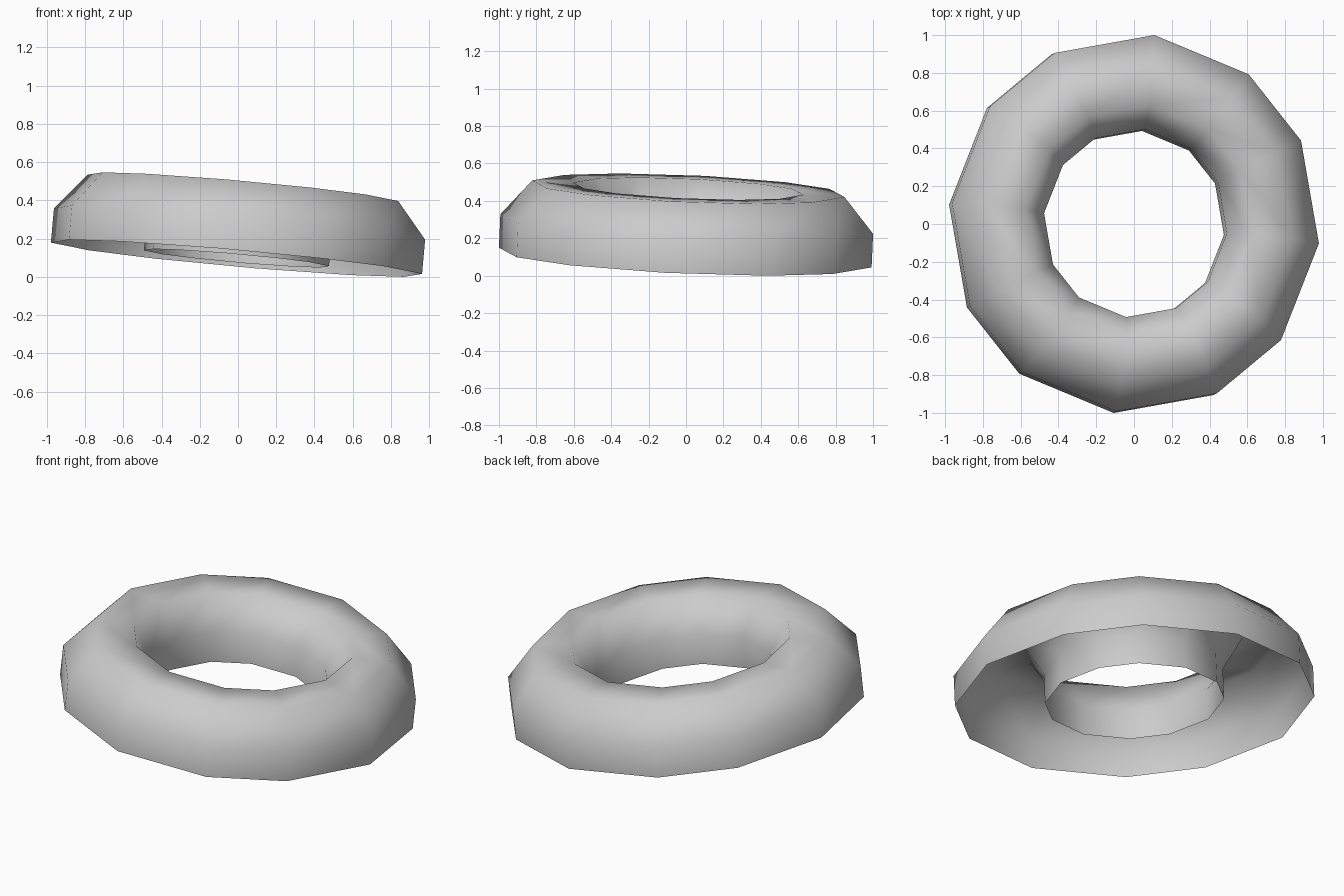
import bpy, math
from mathutils import Vector, Matrix

cube = bpy.data.objects.get("Cube")
if cube:
    bpy.data.objects.remove(cube, do_unlink=True)

mat = bpy.data.materials.new("plain_grey")
mat.use_nodes = True
grey = (0.6, 0.6, 0.6, 1)
mat.diffuse_color = grey
mat.node_tree.nodes["Principled BSDF"].inputs["Base Color"].default_value = grey

# Half-tube section (radius, height), open at the bottom
section = [(1.003, 0), (1.003, 0.18), (0.84, 0.37), (0.62, 0.37), (0.5, 0.18), (0.5, 0)]
# Twelve slightly uneven steps round the ring, repeating every quarter turn
angles = [math.radians(-6 + 90 * q + a) for q in range(4) for a in (0, 32, 58)]

verts = [(0.977 * r * math.cos(a), r * math.sin(a), z) for a in angles for r, z in section]
n, m = len(angles), len(section)
faces = []
for i in range(n):
    here, there = i * m, (i + 1) % n * m
    for j in range(m - 1):
        faces.append((here + j, there + j, there + j + 1, here + j + 1))

# Open ring shell
mesh = bpy.data.meshes.new("ring_shell")
mesh.from_pydata(verts, [], faces)
mesh.materials.append(mat)

# Lean the ring and rest its lowest rim point on the ground
lean = Vector((0, 0, 1)).rotation_difference(Vector((0.089, 0.044, 1)))
mesh.transform(lean.to_matrix().to_4x4())
lowest = min(v.co.z for v in mesh.vertices)
mesh.transform(Matrix.Translation((-0.008, -0.004, -lowest)))
mesh.shade_smooth()

ring = bpy.data.objects.new("ring_shell", mesh)
bpy.context.collection.objects.link(ring)
